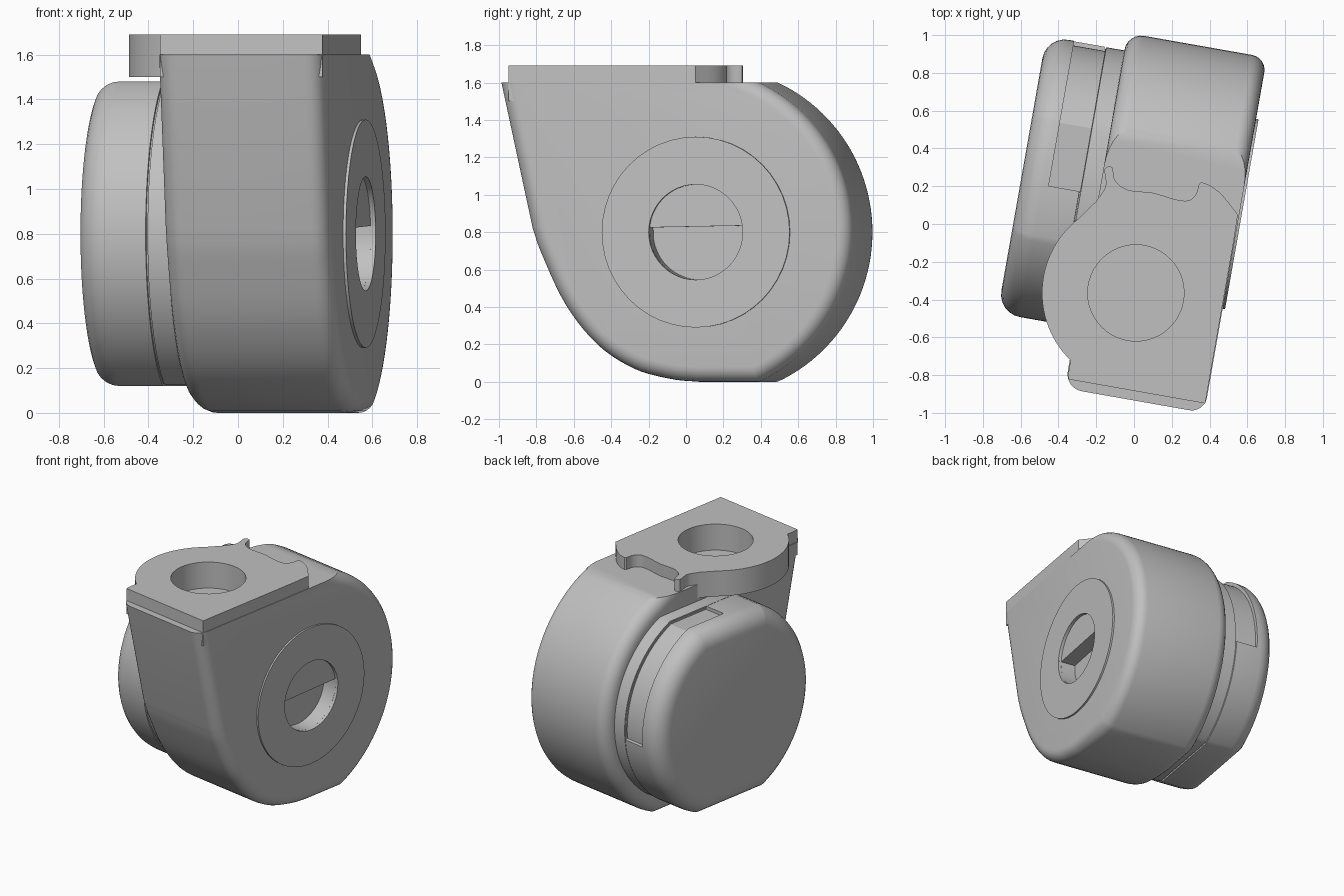
import bpy, bmesh, math
from mathutils import Vector

if "Cube" in bpy.data.objects:
    bpy.data.objects.remove(bpy.data.objects["Cube"])

A = math.radians(10)          # caster is swivelled 10 degrees
S, C = math.sin(A), math.cos(A)

grey = bpy.data.materials.new("light_grey_plastic")
grey.diffuse_color = (0.53, 0.53, 0.53, 1)
grey.use_nodes = True
grey.node_tree.nodes["Principled BSDF"].inputs["Base Color"].default_value = grey.diffuse_color


def W(u, v, z):
    """Axle direction u, rolling direction v -> world."""
    return Vector((u * C + v * S, -u * S + v * C, z))


def arc(cx, cy, r, a0, a1, n):
    return [(cx + r * math.cos(math.radians(a0 + (a1 - a0) * i / n)),
             cy + r * math.sin(math.radians(a0 + (a1 - a0) * i / n))) for i in range(n + 1)]


def smooth(p, n=5):
    """Catmull-Rom curve through points."""
    p = [Vector(q) for q in p]
    q = [2 * p[0] - p[1]] + p + [2 * p[-1] - p[-2]]
    out = []
    for i in range(1, len(q) - 2):
        a, b, c, d = q[i - 1:i + 3]
        for k in range(n):
            t = k / n
            out.append(0.5 * (2 * b + (c - a) * t + (2 * a - 5 * b + 4 * c - d) * t * t
                              + (3 * b - a - 3 * c + d) * t ** 3))
    return [tuple(v) for v in out] + [tuple(p[-1])]


def inset(pts, d):
    """Move a counterclockwise outline inward by d."""
    out, n = [], len(pts)
    for i in range(n):
        p = Vector(pts[i])
        e1 = (p - Vector(pts[i - 1])).normalized()
        e2 = (Vector(pts[(i + 1) % n]) - p).normalized()
        n1, n2 = Vector((-e1.y, e1.x)), Vector((-e2.y, e2.x))
        out.append(tuple(p + (n1 + n2) * d / max(0.4, 1 + n1.dot(n2))))
    return out


def loft(name, pts, sections, place=W, cut_z=None):
    """Extrude an outline through (position, inset) sections."""
    bm = bmesh.new()
    rings = [[bm.verts.new(place(u, *p)) for p in inset(pts, d)] for u, d in sections]
    n = len(pts)
    for r1, r2 in zip(rings, rings[1:]):
        for i in range(n):
            j = (i + 1) % n
            bm.faces.new((r1[i], r1[j], r2[j], r2[i]))
    bm.faces.new(rings[0][::-1])
    bm.faces.new(rings[-1])
    if cut_z:
        bmesh.ops.bisect_plane(bm, geom=bm.verts[:] + bm.edges[:] + bm.faces[:],
                               plane_co=(0, 0, cut_z), plane_no=(0, 0, 1), clear_outer=True)
        bmesh.ops.holes_fill(bm, edges=[e for e in bm.edges if e.is_boundary], sides=0)
    bmesh.ops.recalc_face_normals(bm, faces=bm.faces[:])
    me = bpy.data.meshes.new(name)
    bm.to_mesh(me)
    bm.free()
    me.materials.append(grey)
    ob = bpy.data.objects.new(name, me)
    bpy.context.collection.objects.link(ob)
    return ob


def upright(z, x, y):
    return Vector((x, y, z))


def carve(ob, cutters):
    bpy.context.view_layer.objects.active = ob
    for c in cutters:
        m = ob.modifiers.new("cut", 'BOOLEAN')
        m.operation, m.solver, m.object = 'DIFFERENCE', 'EXACT', c
        bpy.ops.object.modifier_apply(modifier=m.name)


def fillet(u, r, direction, n=6):
    """Quarter-round sections starting at end face u."""
    return [(u + direction * r * (1 - math.cos(t)), r * (1 - math.sin(t)))
            for t in [math.pi / 2 * i / n for i in range(n + 1)]]


# housing: teardrop outline with rounded sides and flat top
half = math.degrees(math.asin(0.8 / 0.88))
front = smooth([(-0.75, 0.82), (-0.70, 0.68), (-0.57, 0.41), (-0.40, 0.20),
                (-0.20, 0.07), (0.0, 0.015), (0.15, 0.0)])
outline = arc(0.11, 0.8, 0.88, -half, half, 48) + [(0.16, 1.75), (-0.953, 1.75), (-0.92, 1.6)] + front
housing = loft("housing", outline,
               fillet(-0.21, 0.09, 1) + fillet(0.54, 0.08, -1)[::-1], cut_z=1.6)

# wheel cover on the left, with flats at top and bottom and a thin seam
flat = math.degrees(math.asin(0.68 / 0.745))
wheel_outline = (arc(0.155, 0.8, 0.745, -flat, flat, 48)
                 + arc(0.155, 0.8, 0.745, 180 - flat, 180 + flat, 48))
wheel = loft("wheel_cover", wheel_outline,
             fillet(-0.63, 0.12, 1) + [(-0.315, 0), (-0.314, 0.012), (-0.308, 0.012),
                                       (-0.307, 0.004), (-0.19, 0.004)])

# shallow slot over the top and back of the wheel cover
path = [(0.12, 1.48), (0.3, 1.48)] + arc(0.155, 0.8, 0.745, flat, -5, 36)


def offset(p, d):
    v = Vector((p[0] - 0.155, p[1] - 0.8))
    if p[1] > 1.479:
        return (p[0], p[1] + d)
    return tuple(Vector((0.155, 0.8)) + v * (1 + d / 0.745))


slot = loft("slot_cutter", [offset(p, 0.1) for p in path][::-1] + [offset(p, -0.025) for p in path],
            [(-0.48, 0), (-0.311, 0)])

# side disc and mounting plate
disc = loft("side_disc", arc(0.15, 0.8, 0.51, 0, 352.5, 47), [(0.5, 0), (0.553, 0)])
edge = arc(0.01, -0.365, 0.497, 226, 128, 28) + smooth(
    [(-0.2, 0.12), (-0.15, 0.2), (-0.155, 0.29), (-0.115, 0.3), (-0.1, 0.23), (-0.03, 0.18),
     (0.1, 0.165), (0.22, 0.13), (0.29, 0.125), (0.33, 0.16), (0.355, 0.22), (0.45, 0.17),
     (0.55, 0.05)], 4)
corners = [tuple(W(0.536, v, 0).xy) for v in (0.0, -0.87)] + [tuple(W(-0.2, -0.87, 0).xy),
                                                             (-0.345, -0.77)]
plate = loft("mounting_plate", (edge + corners)[::-1], [(1.5, 0), (1.69, 0)], upright)

# holes: stem socket on top, stepped axle recess on the side
stem = loft("stem_cutter", arc(0.01, -0.365, 0.255, 0, 352.5, 47), [(1.495, 0), (1.8, 0)], upright)
shallow = loft("axle_cutter", arc(0.15, 0.8, 0.255, 0, 352.5, 47), [(0.53, 0), (0.7, 0)])
deep = loft("axle_step_cutter", arc(0.15, 0.8, 0.2545, -174, -6 + 12, 32)[:-1] + [(0.404, 0.835),
            (-0.104, 0.825)], [(0.42, 0), (0.72, 0)])

carve(housing, [stem, shallow, deep])
carve(disc, [shallow, deep])
carve(plate, [stem])
carve(wheel, [slot])
for c in (stem, shallow, deep, slot):
    bpy.data.objects.remove(c)

# smooth shading with sharp creases
for ob in (housing, wheel, disc, plate):
    bpy.ops.object.select_all(action='DESELECT')
    ob.select_set(True)
    bpy.context.view_layer.objects.active = ob
    bpy.ops.object.shade_smooth_by_angle(angle=math.radians(30))
